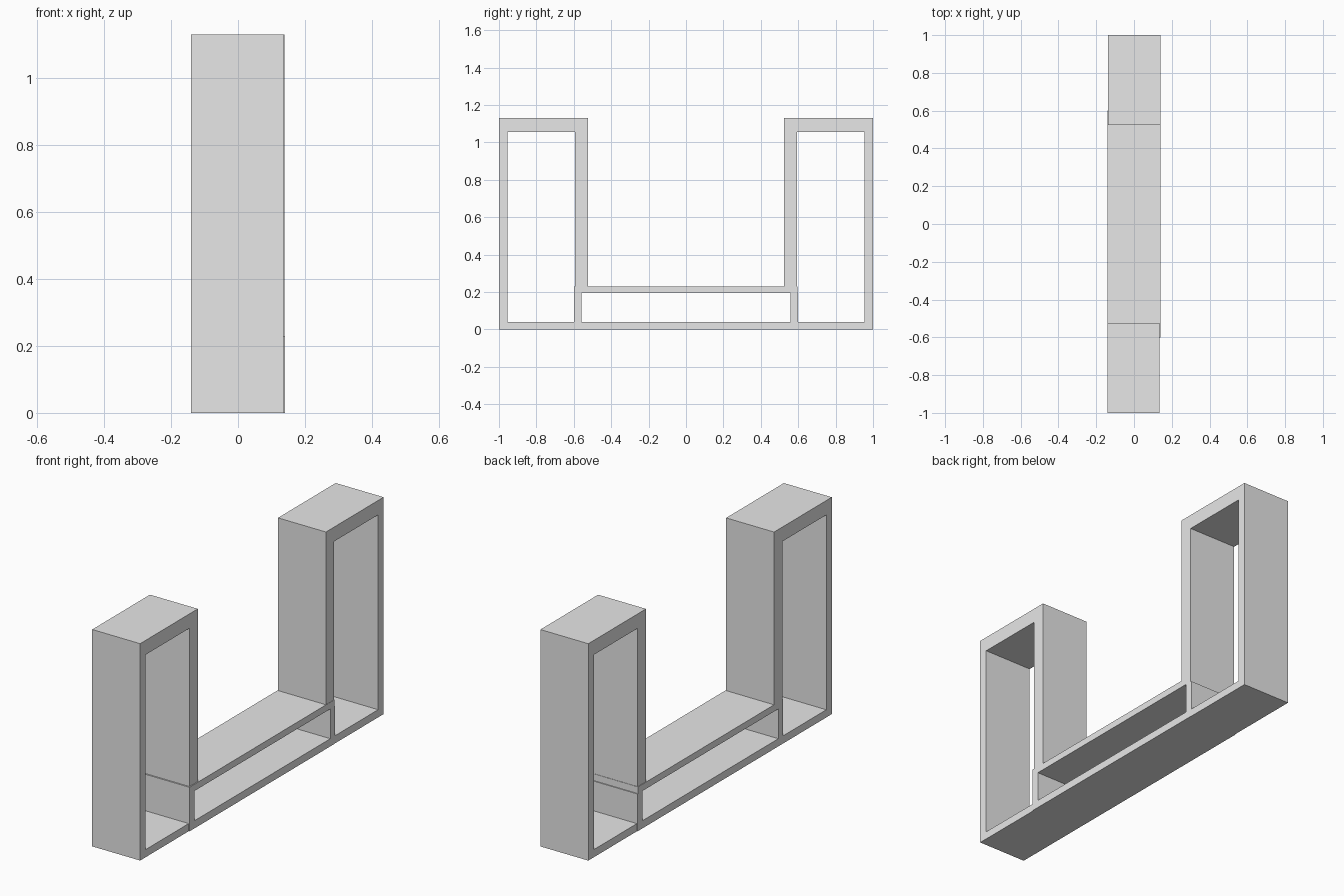
import bpy

cube = bpy.data.objects.get("Cube")
if cube:
    bpy.data.objects.remove(cube, do_unlink=True)

grey = bpy.data.materials.new("light_grey")
grey.use_nodes = True
grey.diffuse_color = (0.8, 0.8, 0.8, 1)
grey.node_tree.nodes["Principled BSDF"].inputs["Base Color"].default_value = (0.8, 0.8, 0.8, 1)


def board(name, x, y, z):
    """Box panel from (min, max) ranges on each axis."""
    spans = (x, y, z)
    bpy.ops.mesh.primitive_cube_add(size=1, location=[sum(s) / 2 for s in spans])
    obj = bpy.context.object
    obj.name = name
    obj.scale = [abs(s[1] - s[0]) for s in spans]
    bpy.ops.object.transform_apply(location=False, rotation=False, scale=True)
    obj.data.materials.append(grey)


# Two tall open towers, mirrored front to back
for side, sign, x in (("front", -1, (-0.14, 0.136)), ("back", 1, (-0.137, 0.139))):
    def span(inner, outer):
        return (sign * inner, sign * outer)

    board(side + "_outer_wall", x, span(0.955, 1.0), (0.04, 1.055))
    board(side + "_inner_wall", x, span(0.525, 0.593), (0.23, 1.055))
    board(side + "_top", x, span(0.525, 1.0), (1.055, 1.13))
    board(side + "_floor", x, span(0.6, 1.0), (0, 0.04))

# Low open bench joining the towers
width = (-0.14, 0.14)
board("bench_top", width, (-0.6, 0.595), (0.195, 0.23))
board("bench_floor", width, (-0.6, 0.6), (0, 0.04))
board("bench_front_end", width, (-0.6, -0.56), (0.04, 0.195))
board("bench_back_end", width, (0.56, 0.6), (0.04, 0.195))
